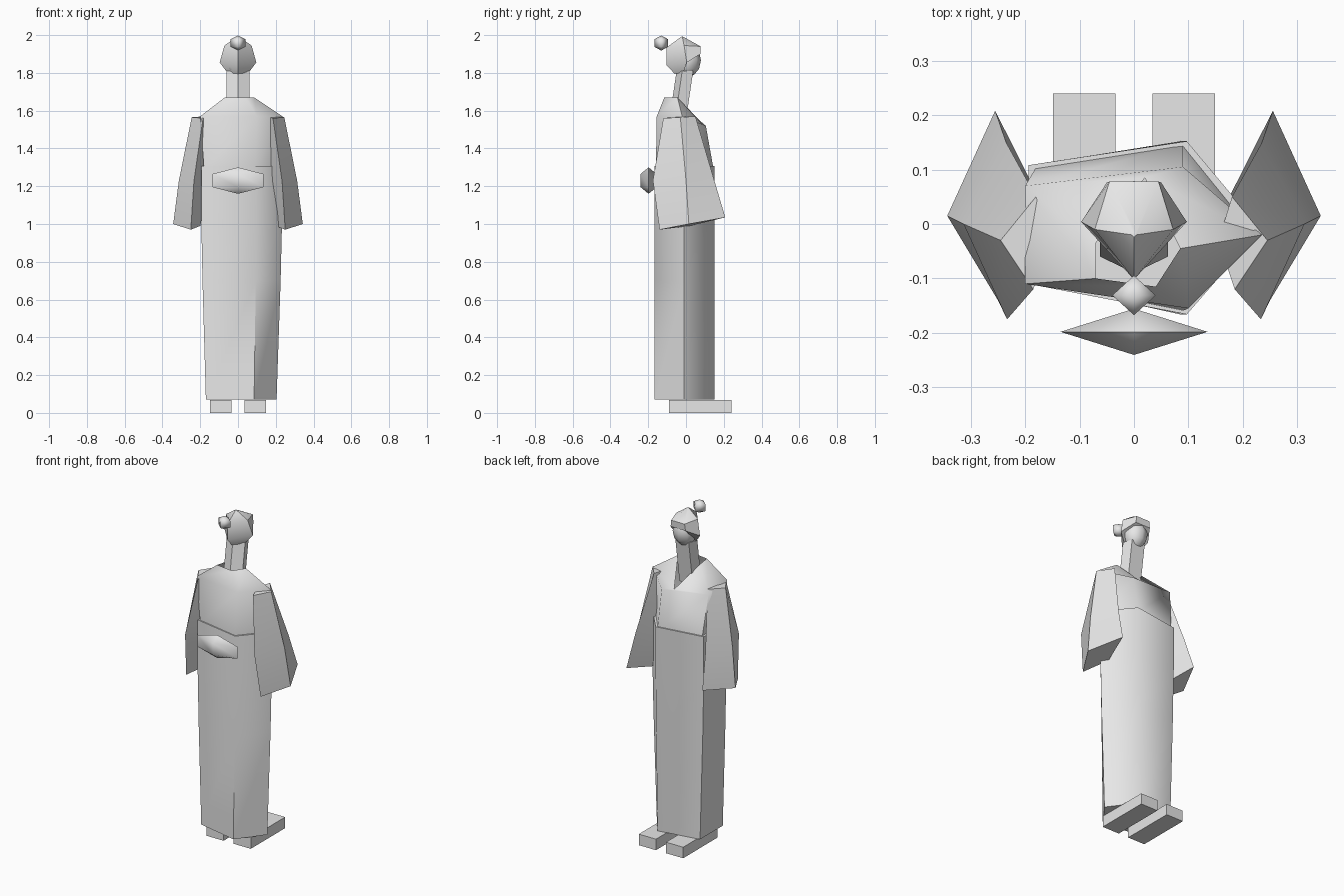
import bpy, bmesh, math

if "Cube" in bpy.data.objects:
    bpy.data.objects.remove(bpy.data.objects["Cube"])

mat = bpy.data.materials.new("pale grey")
mat.diffuse_color = (0.8, 0.8, 0.8, 1)
mat.use_nodes = True
mat.node_tree.nodes["Principled BSDF"].inputs["Base Color"].default_value = mat.diffuse_color


def finish(bm, name, angle=None):
    bmesh.ops.recalc_face_normals(bm, faces=bm.faces)
    me = bpy.data.meshes.new(name)
    bm.to_mesh(me)
    bm.free()
    me.materials.append(mat)
    ob = bpy.data.objects.new(name, me)
    bpy.context.collection.objects.link(ob)
    if angle:
        bpy.ops.object.select_all(action='DESELECT')
        ob.select_set(True)
        bpy.context.view_layer.objects.active = ob
        bpy.ops.object.shade_smooth_by_angle(angle=math.radians(angle))
    return ob


def loft(name, rings, caps=(True, True), angle=None, mirror=1):
    """Bridge rings that share a point count."""
    bm = bmesh.new()
    vs = [[bm.verts.new((x * mirror, y, z)) for x, y, z in r] for r in rings]
    n = len(rings[0])
    for a, b in zip(vs, vs[1:]):
        for i in range(n):
            j = (i + 1) % n
            bm.faces.new((a[i], a[j], b[j], b[i]))
    if caps[0]:
        bm.faces.new(vs[0])
    if caps[1]:
        bm.faces.new(vs[-1])
    return finish(bm, name, angle)


def ball(name, loc, radii, seg, rings, angle):
    bm = bmesh.new()
    bmesh.ops.create_uvsphere(bm, u_segments=seg, v_segments=rings, radius=1)
    for v in bm.verts:
        v.co = [c + k * r for c, k, r in zip(loc, v.co, radii)]
    return finish(bm, name, angle)


def box(name, x0, x1, y0, y1, z0, z1):
    base = [(x0, y0), (x1, y0), (x1, y1), (x0, y1)]
    return loft(name, [[(x, y, z) for x, y in base] for z in (z0, z1)])


# Five-sided robe, narrowing at the hem
SECTION = [(0.24, -0.01), (0.1, 0.152), (-0.2, 0.108), (-0.2, -0.11), (0.1, -0.166)]


def section(z, sx, sy=1.0):
    return [(x * sx, y * sy, z) for x, y in SECTION]


loft("robe_skirt", [section(0.07, 0.85), section(0.7, 0.94), section(1.0, 0.97),
                    section(1.307, 0.97)], angle=62)

# Upper robe with sloping shoulders and an open V neckline
shoulder = [(0.235, -0.02, 1.57), (0.09, 0.105, 1.52), (-0.2, 0.07, 1.55),
            (-0.2, -0.11, 1.57), (0.1, -0.155, 1.57)]
collar = [(0.085, -0.045, 1.67), (0.02, 0.085, 1.53), (-0.07, -0.035, 1.66),
          (-0.07, -0.1, 1.67), (0.04, -0.115, 1.67)]
loft("robe_top", [section(1.29, 0.9, 0.96), shoulder, collar],
     caps=(True, False), angle=62)

# Wide hanging sleeves: outer, back, inner, front points
sleeve = [
    [(0.245, -0.03, 1.565), (0.185, -0.12, 1.56), (0.155, -0.03, 1.57), (0.18, 0.05, 1.57)],
    [(0.313, 0.0, 1.23), (0.233, -0.175, 1.23), (0.15, 0.0, 1.23), (0.235, 0.15, 1.23)],
    [(0.343, 0.015, 1.0), (0.25, -0.14, 0.97), (0.2, 0.02, 0.99), (0.255, 0.208, 1.035)]]
for side, s in (("right", 1), ("left", -1)):
    loft("sleeve_" + side, sleeve, mirror=s, angle=30)
    x0, x1 = sorted((0.034 * s, 0.149 * s))
    box("clog_" + side, x0, x1, -0.09, 0.24, 0, 0.067)

# Sash knot and hair bun
ball("sash_knot", (0, -0.198, 1.23), (0.156, 0.049, 0.07), 4, 3, 62)
ball("hair_bun", (0, -0.131, 1.958), (0.046, 0.042, 0.04), 4, 3, 62)

# Leaning neck
loft("neck", [[(0, cy - 0.045, z), (0.062, cy - 0.015, z), (0.045, cy + 0.043, z),
               (-0.045, cy + 0.043, z), (-0.062, cy - 0.015, z)]
              for cy, z in ((-0.045, 1.54), (-0.005, 1.81))])

# Face and five-sided swept-back hair
ball("face", (0, 0.006, 1.867), (0.07, 0.073, 0.09), 8, 6, 62)


def hair_ring(xf, yf, zf, xs, ys, zs, yb, zb):
    return [(xf, yf, zf), (-xf, yf, zf), (-xs, ys, zs), (0, yb, zb), (xs, ys, zs)]


loft("hair", [hair_ring(0.004, -0.016, 1.992, 0.004, -0.02, 1.992, -0.024, 1.992),
              hair_ring(0.045, 0.078, 1.94, 0.072, -0.01, 1.945, -0.102, 1.935),
              hair_ring(0.05, 0.076, 1.9, 0.097, 0.004, 1.855, -0.102, 1.84),
              hair_ring(0.03, 0.0, 1.86, 0.055, -0.015, 1.8, -0.06, 1.795)], angle=40)
